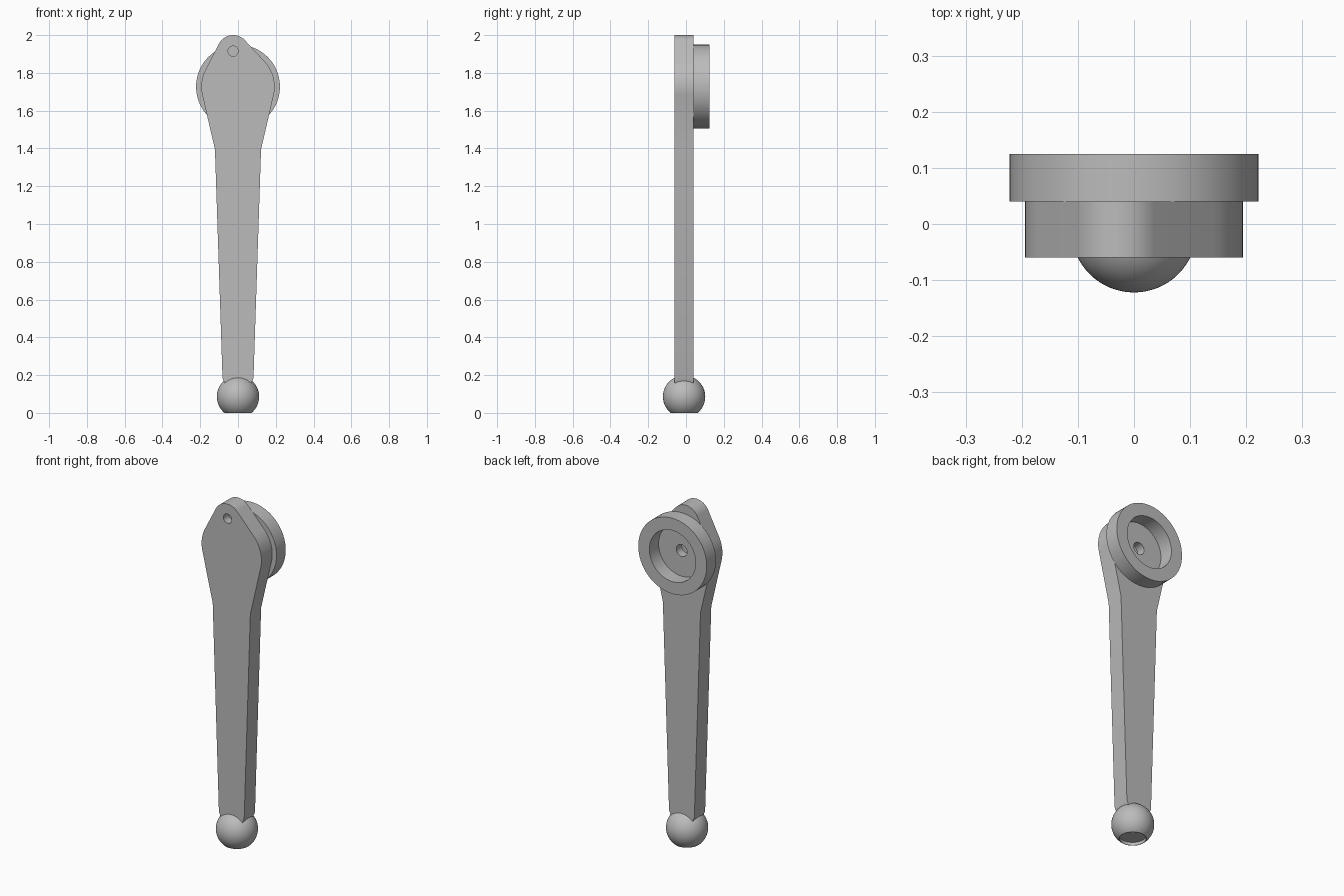
import bpy
import bmesh
from math import sin, cos, pi, radians, degrees, atan2, acos, hypot, sqrt

if "Cube" in bpy.data.objects:
    bpy.data.objects.remove(bpy.data.objects["Cube"])

# Single plain material
GREY = (0.5, 0.5, 0.5, 1)
grey = bpy.data.materials.new("plain grey")
grey.use_nodes = True
grey.diffuse_color = GREY
grey.node_tree.nodes["Principled BSDF"].inputs["Base Color"].default_value = GREY

FRONT, BACK, RING_BACK = -0.06, 0.04, 0.125
HEAD, HEAD_R = (0, 1.727), 0.194
TIP, TIP_R = (-0.026, 1.915), 0.085


def finish(bm, name):
    bmesh.ops.recalc_face_normals(bm, faces=bm.faces)
    mesh = bpy.data.meshes.new(name)
    bm.to_mesh(mesh)
    bm.free()
    mesh.materials.append(grey)
    obj = bpy.data.objects.new(name, mesh)
    bpy.context.collection.objects.link(obj)
    return obj


def activate(obj):
    bpy.ops.object.select_all(action="DESELECT")
    obj.select_set(True)
    bpy.context.view_layer.objects.active = obj


def smooth(obj):
    activate(obj)
    bpy.ops.object.shade_smooth_by_angle(angle=radians(30))


def lathe(name, profile, closed=False, steps=64):
    """Spin a (radius, height) profile about the local z axis."""
    bm = bmesh.new()
    verts = [bm.verts.new((r, 0, h)) for r, h in profile]
    loop = verts + verts[:1] if closed else verts
    edges = [bm.edges.new(pair) for pair in zip(loop, loop[1:])]
    bmesh.ops.spin(bm, geom=verts + edges, cent=(0, 0, 0), axis=(0, 0, 1),
                   angle=2 * pi, steps=steps, use_duplicate=False)
    bmesh.ops.remove_doubles(bm, verts=bm.verts, dist=0.0001)
    return finish(bm, name)


def arc(center, radius, start, end, count):
    angles = [radians(start + (end - start) * i / count) for i in range(count + 1)]
    return [(center[0] + radius * cos(a), center[1] + radius * sin(a)) for a in angles]


def drill(obj, center, radius, y_from, y_to):
    """Cut a round blind hole along y."""
    bpy.ops.mesh.primitive_cylinder_add(
        vertices=32, radius=radius, depth=y_to - y_from,
        location=(center[0], (y_from + y_to) / 2, center[1]), rotation=(pi / 2, 0, 0))
    cutter = bpy.context.object
    cutter.hide_render = True
    cutter.data.materials.append(grey)
    mod = obj.modifiers.new("hole", "BOOLEAN")
    mod.operation, mod.solver, mod.object = "DIFFERENCE", "EXACT", cutter
    activate(obj)
    bpy.ops.object.modifier_apply(modifier=mod.name)
    bpy.data.objects.remove(cutter)


# Arm plate: tapered shank, round head and a smaller offset tip joined by tangents
dx, dz = TIP[0] - HEAD[0], TIP[1] - HEAD[1]
axis = degrees(atan2(dz, dx))
spread = degrees(acos((HEAD_R - TIP_R) / hypot(dx, dz)))
right, left = axis - spread, axis + spread
shank = [(0.068, 0.15), (0.082, 0.185), (0.122, 1.395)]
outline = (shank
           + arc(HEAD, HEAD_R, -13.4, right, 16)
           + arc(TIP, TIP_R, right, left, 24)
           + arc(HEAD, HEAD_R, left, 193.4, 16)
           + [(-x, z) for x, z in reversed(shank)])
bm = bmesh.new()
face = bm.faces.new([bm.verts.new((x, FRONT, z)) for x, z in outline])
extruded = bmesh.ops.extrude_face_region(bm, geom=[face], use_keep_orig=True)
bmesh.ops.translate(bm, vec=(0, BACK - FRONT, 0),
                    verts=[v for v in extruded["geom"] if isinstance(v, bmesh.types.BMVert)])
arm = finish(bm, "arm_plate")
drill(arm, TIP, 0.027, FRONT - 0.05, FRONT + 0.05)
drill(arm, HEAD, 0.035, BACK - 0.05, BACK + 0.05)
smooth(arm)

# Open ring on the back of the head
ring = lathe("back_ring", [(0.15, BACK), (0.222, BACK),
                           (0.222, RING_BACK), (0.15, RING_BACK)], closed=True)
ring.rotation_euler.x = -pi / 2
ring.location.z = HEAD[1]
smooth(ring)

# Ball foot, cut flat at the floor with a shallow recess
BALL_R, BALL_Z, RECESS = 0.112, 0.086, 0.018
rim = sqrt(BALL_R ** 2 - BALL_Z ** 2)
low = degrees(atan2(-BALL_Z, rim))
ball = lathe("ball_foot", [(0, RECESS), (rim - 0.003, RECESS), (rim - 0.003, 0)]
             + arc((0, BALL_Z), BALL_R, low, 90, 28))
ball.location.y = -0.01
smooth(ball)
